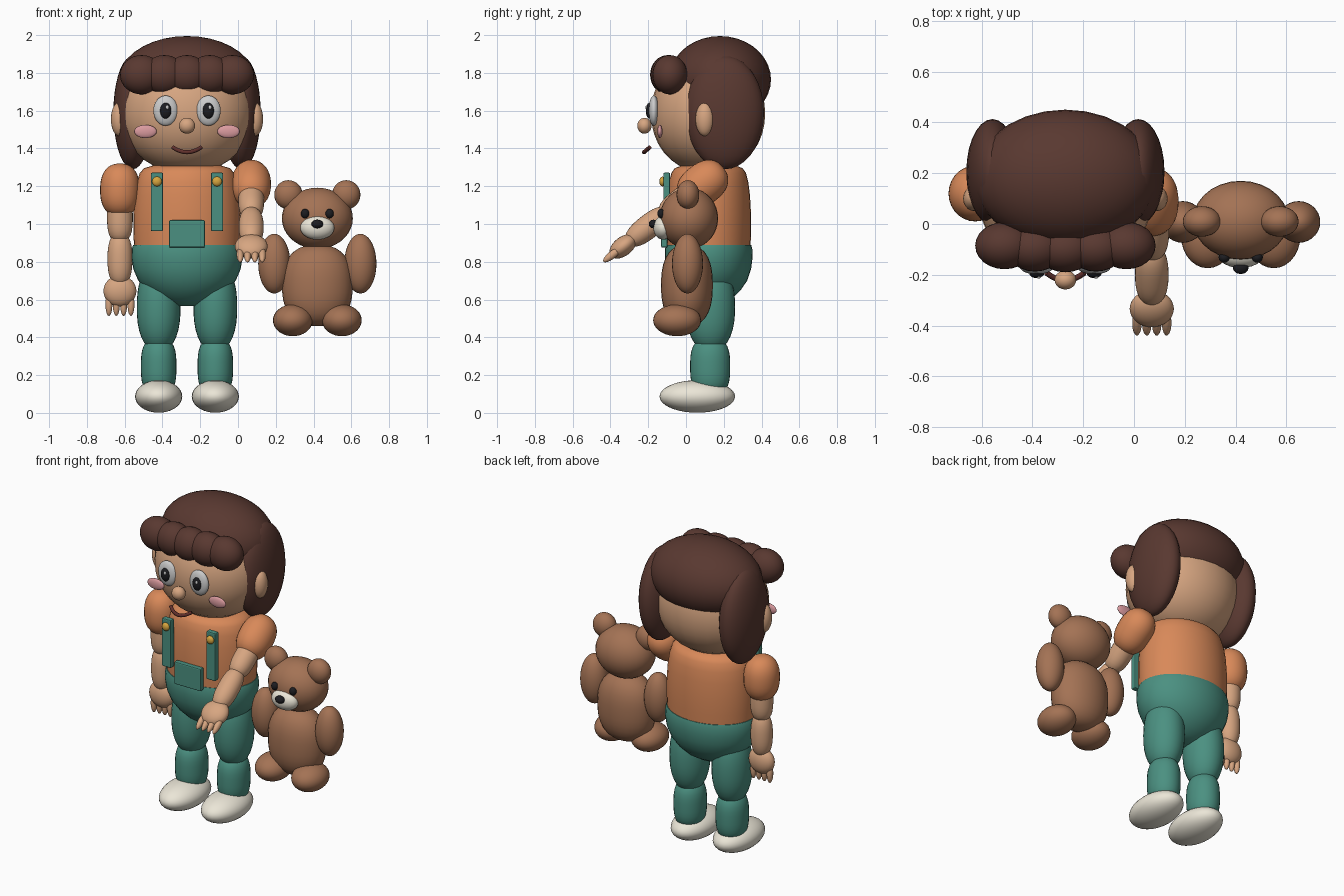
import bpy, bmesh, math
from mathutils import Matrix, Vector

if "Cube" in bpy.data.objects:
    bpy.data.objects.remove(bpy.data.objects["Cube"])


def mat(name, r, g, b):
    m = bpy.data.materials.new(name)
    m.diffuse_color = (r, g, b, 1)
    m.use_nodes = True
    m.node_tree.nodes["Principled BSDF"].inputs["Base Color"].default_value = m.diffuse_color
    return m


SKIN = mat("skin", .68, .38, .22)
HAIR = mat("hair_brown", .10, .04, .03)
ORANGE = mat("shirt_orange", .69, .25, .10)
TEAL = mat("overall_teal", .07, .28, .22)
CREAM = mat("cream", .83, .79, .68)
WHITE = mat("white", .85, .85, .85)
BLACK = mat("black", .012, .012, .015)
PINK = mat("pink", .71, .33, .35)
GOLD = mat("gold", .68, .38, .05)
FUR = mat("fur_brown", .37, .17, .09)
LIP = mat("lip", .12, .03, .025)


def finish(bm, name, material, smooth=True):
    bmesh.ops.recalc_face_normals(bm, faces=bm.faces)
    me = bpy.data.meshes.new(name)
    bm.to_mesh(me)
    bm.free()
    me.materials.append(material)
    ob = bpy.data.objects.new(name, me)
    bpy.context.collection.objects.link(ob)
    if smooth:
        me.shade_smooth()
    return ob


def ball(name, c, s, material, p=2.0, rot=None, seg=28):
    """Ellipsoid; p above 2 makes it more barrel-like along its own z."""
    bm = bmesh.new()
    bmesh.ops.create_uvsphere(bm, u_segments=seg, v_segments=seg * 2 // 3, radius=1)
    for v in bm.verts:
        k = (math.hypot(v.co.x, v.co.y) ** p + abs(v.co.z) ** p) ** (1 / p)
        co = Vector((v.co.x * s[0], v.co.y * s[1], v.co.z * s[2])) / k
        v.co = (rot @ co if rot else co) + Vector(c)
    return finish(bm, name, material)


def lathe(name, c, profile, depth, material, seg=36):
    """Stack of oval rings (z, half width); depth = y / x ratio."""
    bm = bmesh.new()
    rings = []
    for z, r in profile:
        rings.append([bm.verts.new((c[0] + r * math.cos(2 * math.pi * i / seg),
                                    c[1] + r * depth * math.sin(2 * math.pi * i / seg), z))
                      for i in range(seg)])
    for a, b in zip(rings, rings[1:]):
        for i in range(seg):
            j = (i + 1) % seg
            bm.faces.new((a[i], a[j], b[j], b[i]))
    bm.faces.new(rings[0])
    bm.faces.new(rings[-1])
    ob = finish(bm, name, material)
    ob.data.set_sharp_from_angle(angle=math.radians(40))
    return ob


def box(name, c, size, material):
    bm = bmesh.new()
    bmesh.ops.create_cube(bm, size=1, matrix=Matrix.Translation(c) @ Matrix.Diagonal((*size, 1)))
    bmesh.ops.bevel(bm, geom=bm.edges[:], offset=.007, segments=2, affect='EDGES', profile=.5)
    return finish(bm, name, material, smooth=False)


CX, CY = -.27, .12      # child axis
SIDES = (("left", -1), ("right", 1))

# head and hair
ball("head", (CX, CY - .003, 1.585), (.35, .302, .315), SKIN, p=2.1)
ball("hair_cap", (CX, .18, 1.765), (.36, .27, .23), HAIR)
for i in range(-2, 3):
    ball(f"fringe_{i + 3}", (CX + i * .12, -.097 + .003 * i * i, 1.79), (.115, .093, .104), HAIR, seg=24)

# face and side hair
for side, s in SIDES:
    ball(f"side_hair_{side}", (CX + s * .287, .205, 1.59), (.103, .208, .30), HAIR)
    ball(f"ear_{side}", (CX + s * .358, .10, 1.555), (.045, .05, .09), SKIN, seg=20)
    ex = CX + s * .113
    ball(f"eye_{side}", (ex, -.17, 1.60), (.065, .028, .08), WHITE)
    ball(f"pupil_{side}", (ex, -.193, 1.60), (.03, .02, .042), BLACK, seg=20)
    ball(f"eye_glint_{side}", (ex + .008, -.209, 1.617), (.009, .006, .011), WHITE, seg=10)
    ball(f"cheek_{side}", (CX + s * .22, -.138, 1.49), (.06, .014, .035), PINK, seg=20)
ball("nose", (CX, -.22, 1.52), (.043, .038, .042), SKIN, seg=20)

# mouth tube
cu = bpy.data.curves.new("mouth", 'CURVE')
cu.dimensions = '3D'
cu.bevel_depth = .011
cu.bevel_resolution = 2
cu.use_fill_caps = True
sp = cu.splines.new('POLY')
sp.points.add(8)
for i, pt in enumerate(sp.points):
    t = i / 4 - 1
    pt.co = (CX + .075 * t, -.222 + .03 * t * t, 1.38 + .026 * t * t, 1)
cu.materials.append(LIP)
bpy.context.collection.objects.link(bpy.data.objects.new("mouth", cu))

# torso and trouser seat
lathe("shirt", (CX, CY), [(.84, .278), (.95, .284), (1.05, .284), (1.15, .277), (1.22, .266),
                          (1.27, .25), (1.295, .228), (1.31, .18), (1.315, .08)], .79, ORANGE)
lathe("trouser_seat", (CX, CY), [(.89, .285), (.87, .292), (.82, .294), (.76, .284), (.70, .258),
                                 (.65, .215), (.61, .165), (.58, .105), (.565, .05)], .79, TEAL)
box("bib", (CX, -.115, .948), (.19, .034, .145), TEAL)

# straps, buttons, legs
for side, s in SIDES:
    box(f"strap_{side}", (CX + s * .159, -.102, 1.117), (.065, .036, .31), TEAL)
    ball(f"button_{side}", (CX + s * .159, -.125, 1.225), (.026, .016, .026), GOLD, seg=16)
    lx = CX + s * .15
    ball(f"thigh_{side}", (lx, .13, .56), (.116, .13, .235), TEAL, p=2.3)
    ball(f"shin_{side}", (lx, .128, .245), (.094, .106, .15), TEAL, p=3)
    ball(f"shoe_{side}", (lx, .06, .087), (.125, .2, .086), CREAM)


# arms: parts placed along an axis leaving the shoulder
def arm(side, shoulder, swing):
    rot = Matrix.Rotation(-swing, 3, 'X')

    def at(x, t):
        return Vector(shoulder) + rot @ Vector((x, 0, -t))

    ball(f"sleeve_{side}", at(0, .015), (.105, .11, .14), ORANGE, p=2.4, rot=rot)
    ball(f"upper_arm_{side}", at(0, .16), (.068, .068, .13), SKIN, p=2.8, rot=rot)
    ball(f"forearm_{side}", at(0, .38), (.066, .064, .14), SKIN, p=2.5, rot=rot)
    ball(f"palm_{side}", at(0, .55), (.087, .05, .083), SKIN, rot=rot)
    for i in range(4):
        ball(f"finger_{side}_{i + 1}", at((i - 1.5) * .039, .62), (.019, .021, .062), SKIN, rot=rot, seg=14)


arm("left", (-.625, CY, 1.195), 0)
arm("right", (.07, .10, 1.22), math.radians(52))

# toy bear
BX = .42
ball("bear_head", (BX, .015, 1.03), (.188, .155, .162), FUR)
ball("bear_body", (BX, .005, .675), (.187, .137, .215), FUR, p=2.5)
ball("bear_muzzle", (BX, -.12, .98), (.09, .053, .063), CREAM, seg=24)
ball("bear_nose", (BX, -.172, 1.0), (.031, .025, .023), BLACK, seg=16)
for side, s in SIDES:
    ball(f"bear_ear_{side}", (BX + s * .153, .01, 1.155), (.075, .06, .077), FUR, seg=24)
    ball(f"bear_eye_{side}", (BX + s * .065, -.132, 1.055), (.022, .02, .025), BLACK, seg=16)
    ball(f"bear_arm_{side}", (BX + s * .228, .008, .79), (.085, .082, .158), FUR)
    ball(f"bear_foot_{side}", (BX + s * .13, -.047, .49), (.105, .127, .084), FUR)
